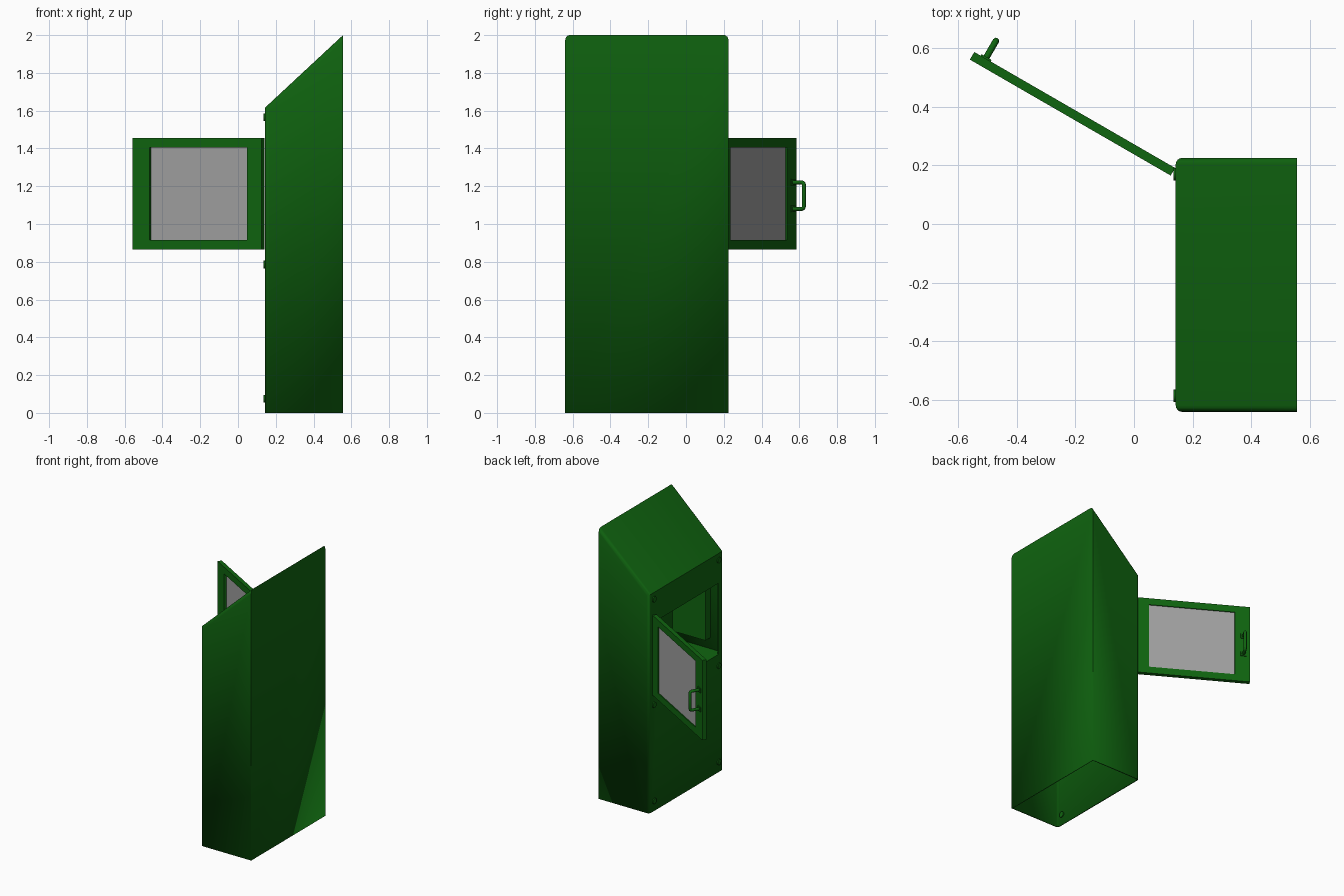
import bpy, bmesh, math
from mathutils import Vector, Matrix

old = bpy.data.objects.get("Cube")
if old:
    bpy.data.objects.remove(old, do_unlink=True)


def material(name, rgb):
    m = bpy.data.materials.new(name)
    m.use_nodes = True
    m.diffuse_color = (*rgb, 1)
    m.node_tree.nodes["Principled BSDF"].inputs["Base Color"].default_value = (*rgb, 1)
    return m


GREEN = material("dark green paint", (0.005, 0.13, 0.005))
GREY = material("grey window", (0.36, 0.36, 0.36))


def finish(name, bm, mat):
    bmesh.ops.recalc_face_normals(bm, faces=bm.faces)
    mesh = bpy.data.meshes.new(name)
    bm.to_mesh(mesh)
    bm.free()
    ob = bpy.data.objects.new(name, mesh)
    bpy.context.collection.objects.link(ob)
    mesh.materials.append(mat)
    return ob


def boxes(name, spans, mat, frame=Matrix()):
    """One object from boxes given as (low corner, high corner) in a frame."""
    bm = bmesh.new()
    for low, high in spans:
        low, high = Vector(low), Vector(high)
        place = frame @ Matrix.Translation((low + high) / 2) @ Matrix.Diagonal((*(high - low), 1))
        bmesh.ops.create_cube(bm, size=1, matrix=place)
    return finish(name, bm, mat)


def smooth(ob):
    bpy.ops.object.select_all(action='DESELECT')
    ob.select_set(True)
    bpy.context.view_layer.objects.active = ob
    bpy.ops.object.shade_smooth_by_angle(angle=math.radians(35))


FRONT, BACK = 0.142, 0.556
SIDE_A, SIDE_B = -0.64, 0.225

# Cabinet: sloped-top prism, rounded along the bent edges, open underneath
bm = bmesh.new()
outline = [(FRONT, 0), (BACK, 0), (BACK, 2), (FRONT, 1.615)]
base = bm.faces.new([bm.verts.new((x, SIDE_A, z)) for x, z in outline])
moved = bmesh.ops.extrude_face_region(bm, geom=[base])["geom"]
bmesh.ops.translate(bm, verts=[v for v in moved if isinstance(v, bmesh.types.BMVert)],
                    vec=(0, SIDE_B - SIDE_A, 0))
bmesh.ops.recalc_face_normals(bm, faces=bm.faces)


def is_bent(edge):
    a, b = (v.co for v in edge.verts)
    upright = max(a.x, b.x) < FRONT + 0.01
    sloped = min(a.z, b.z) > 1
    return abs(a.y - b.y) < 0.01 and abs(a.z - b.z) > 0.1 and (upright or sloped)


bmesh.ops.bevel(bm, geom=[e for e in bm.edges if is_bent(e)], offset=0.022,
                segments=4, profile=0.5, affect='EDGES')
bmesh.ops.delete(bm, geom=[f for f in bm.faces if f.calc_center_median().z < 0.001],
                 context='FACES_ONLY')
cabinet = finish("cabinet", bm, GREEN)
shell = cabinet.modifiers.new("sheet", 'SOLIDIFY')
shell.thickness = 0.01
shell.offset = -1

# Hatch opening
cutter = boxes("hatch_cutter", [((0.08, -0.585, 0.87), (0.2, 0.14, 1.395))], GREEN)
cutter.hide_render = True
cutter.hide_viewport = True
cutter.display_type = 'WIRE'
cut = cabinet.modifiers.new("hatch", 'BOOLEAN')
cut.operation = 'DIFFERENCE'
cut.object = cutter
cut.solver = 'EXACT'
smooth(cabinet)

# Inner shelf and side housing behind the hatch
boxes("inner_shelf", [((FRONT + 0.01, -0.63, 0.855), (BACK - 0.01, 0.215, 0.867))], GREEN)
boxes("inner_housing", [((0.24, -0.628, 0.95), (0.51, -0.57, 1.5))], GREEN)

# Bolts through the front wall
bm = bmesh.new()
for y in (-0.585, 0.17):
    for z in (0.075, 0.785, 1.565):
        bmesh.ops.create_cone(bm, cap_ends=True, segments=12, radius1=0.021, radius2=0.021,
                              depth=0.024, matrix=Matrix.Translation((FRONT + 0.005, y, z))
                              @ Matrix.Rotation(math.pi / 2, 4, 'Y'))
smooth(finish("bolts", bm, GREEN))

# Open door frame: axes run along the door, outward from it, and up
swing = math.radians(30)
c, s = math.cos(swing), math.sin(swing)
door = Matrix(((-c, s, 0, 0.125), (s, c, 0, 0.165), (0, 0, 1, 0), (0, 0, 0, 1)))
LENGTH, THICK, LOW, HIGH = 0.79, 0.03, 0.865, 1.455
WIN_A, WIN_B, WIN_LOW, WIN_HIGH = 0.09, 0.685, 0.915, 1.405
boxes("door_frame", [
    ((0, 0, LOW), (WIN_A, THICK, HIGH)),
    ((WIN_B, 0, LOW), (LENGTH, THICK, HIGH)),
    ((WIN_A, 0, LOW), (WIN_B, THICK, WIN_LOW)),
    ((WIN_A, 0, WIN_HIGH), (WIN_B, THICK, HIGH)),
], GREEN, door)
boxes("door_window", [((WIN_A, 0.017, WIN_LOW), (WIN_B, 0.023, WIN_HIGH))], GREY, door)

# Door handle: bent tube on two small feet
HANDLE_U, MID = 0.745, 1.15
half = [(0.028, 0.07), (0.088, 0.07), (0.097, 0.066), (0.1, 0.058)]
path = [(n, MID + h) for n, h in half] + [(n, MID - h) for n, h in reversed(half)]
curve = bpy.data.curves.new("door_handle", 'CURVE')
curve.dimensions = '3D'
curve.bevel_depth = 0.011
curve.bevel_resolution = 2
curve.use_fill_caps = True
line = curve.splines.new('POLY')
line.points.add(len(path) - 1)
for point, (n, z) in zip(line.points, path):
    point.co = (*(door @ Vector((HANDLE_U, n, z))), 1)
curve.materials.append(GREEN)
bpy.context.collection.objects.link(bpy.data.objects.new("door_handle", curve))
boxes("handle_feet", [((HANDLE_U - 0.02, THICK, MID + h - 0.017), (HANDLE_U + 0.02, THICK + 0.006, MID + h + 0.017))
                      for h in (-0.07, 0.07)], GREEN, door)
